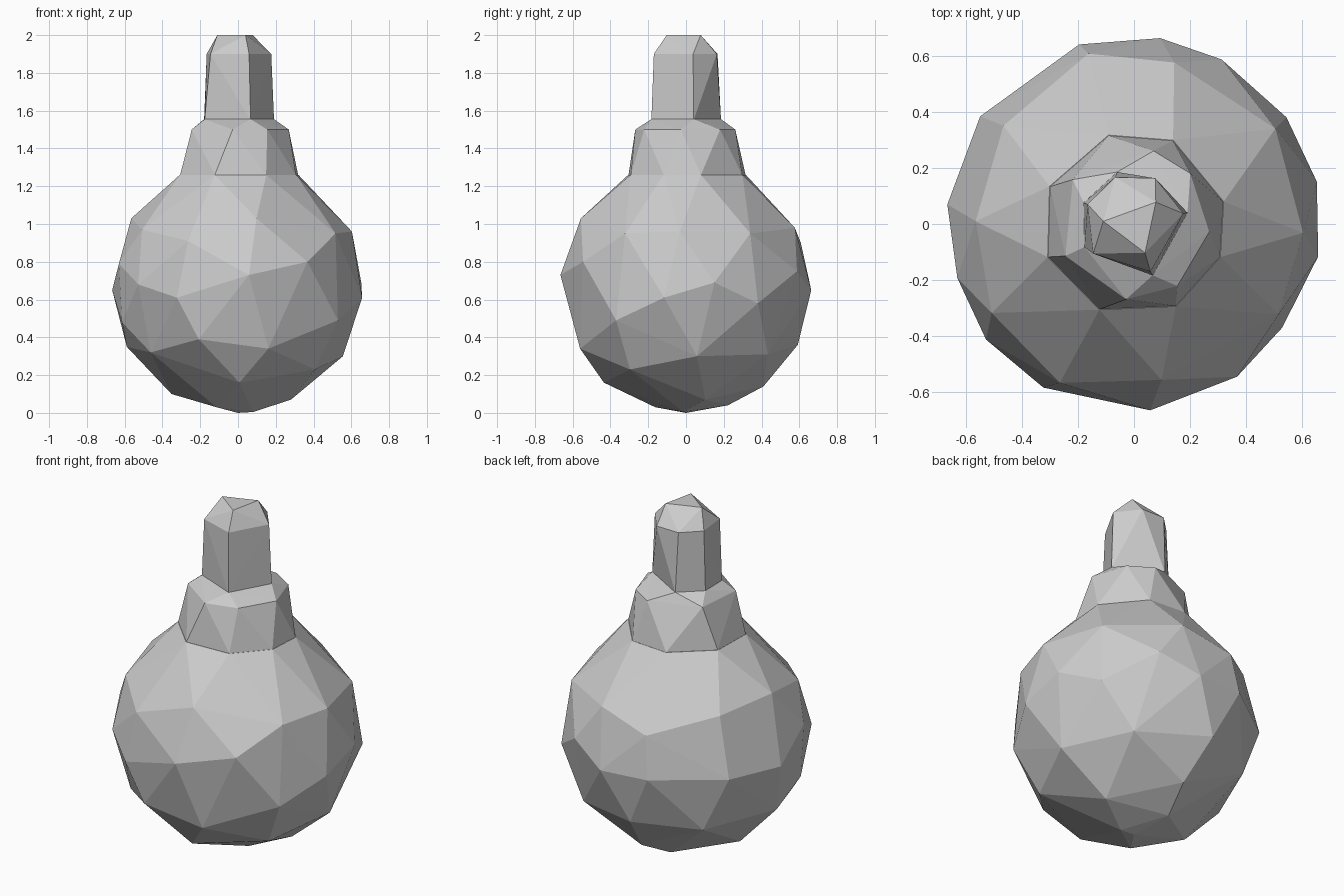
import bpy
import bmesh
from math import cos, sin, radians, sqrt

default_cube = bpy.data.objects.get("Cube")
if default_cube:
    bpy.data.objects.remove(default_cube, do_unlink=True)

BODY_RADIUS = 0.67

# One plain grey for the whole model
grey = bpy.data.materials.new("plain grey")
grey.use_nodes = True
colour = (0.6, 0.6, 0.6, 1)
grey.diffuse_color = colour
grey.node_tree.nodes["Principled BSDF"].inputs["Base Color"].default_value = colour


def polar(angle, radius, height):
    """Point at an angle in degrees around the vertical axis."""
    a = radians(angle)
    return (radius * cos(a), radius * sin(a), height)


def ring(radius, height, angles):
    return [polar(angle, radius, height) for angle in angles]


def on_sphere(points):
    """Points on the body sphere from (angle, height in hundredths)."""
    result = []
    for angle, height in points:
        z = height / 100
        radius = sqrt(max(0, BODY_RADIUS ** 2 - (z - BODY_RADIUS) ** 2))
        result.append(polar(angle, radius, z))
    return result


def faceted_hull(name, points):
    """Flat-shaded convex solid around the points."""
    bm = bmesh.new()
    for point in points:
        bm.verts.new(point)
    bmesh.ops.convex_hull(bm, input=bm.verts[:])
    loose = [v for v in bm.verts if not v.link_faces]
    bmesh.ops.delete(bm, geom=loose, context='VERTS')
    bmesh.ops.recalc_face_normals(bm, faces=bm.faces[:])
    mesh = bpy.data.meshes.new(name)
    bm.to_mesh(mesh)
    bm.free()
    mesh.materials.append(grey)
    obj = bpy.data.objects.new(name, mesh)
    bpy.context.collection.objects.link(obj)
    return obj


# Round body: irregular facets in three belts, closed by the collar seat
upper_belt = [(179, 103), (143, 100), (105, 90), (76, 98), (34, 95),
              (357, 96), (328, 95), (280, 103), (245, 91), (212, 97)]
middle_belt = [(174, 65), (145, 66), (107, 66), (82, 65), (62, 75),
               (35, 58), (13, 69), (350, 61), (325, 49), (304, 80),
               (275, 73), (241, 61), (218, 68), (197, 79)]
lower_belt = [(250, 39), (286, 34), (216, 32), (271, 16), (180, 35),
              (197, 48), (6, 30), (324, 23), (50, 31), (95, 36),
              (134, 34), (90, 14), (180, 10), (235, 3), (350, 0.5),
              (20, 7), (104, 4)]
collar_seat = [156, 201, 248, 297, 339, 14, 65, 106]
faceted_hull("round_body",
             on_sphere(upper_belt + middle_belt + lower_belt + [(0, 0)])
             + ring(0.33, 1.26, collar_seat))

# Tapered collar with a bevelled shoulder
neck_base = [205, 290, 12, 108, 157]
faceted_hull("collar",
             ring(0.328, 1.26, collar_seat)
             + ring(0.27, 1.5, [42, 75, 144, 205, 264, 305, 354])
             + ring(0.195, 1.555, neck_base))

# Slim neck with a chamfered tip
faceted_hull("neck",
             ring(0.195, 1.55, neck_base)
             + ring(0.18, 1.9, [216, 289, 12, 65, 112, 157])
             + ring(0.11, 2, [175, 45, 291]))
